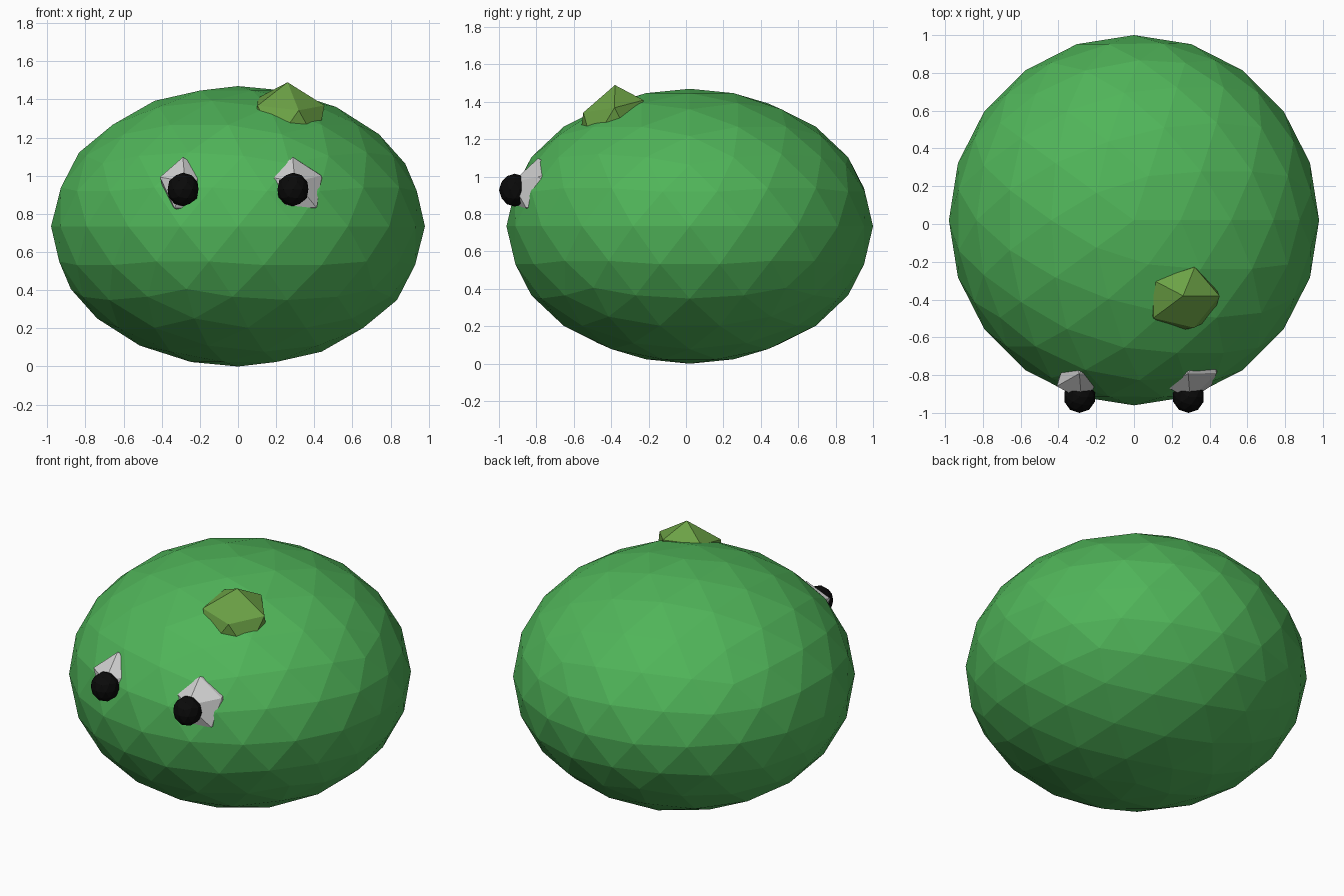
import bpy
from mathutils import Matrix

if "Cube" in bpy.data.objects:
    bpy.data.objects.remove(bpy.data.objects["Cube"])


def material(name, rgb):
    mat = bpy.data.materials.new(name)
    mat.diffuse_color = (*rgb, 1.0)
    mat.use_nodes = True
    mat.node_tree.nodes["Principled BSDF"].inputs["Base Color"].default_value = mat.diffuse_color
    return mat


def frame(u, v, w, centre):
    """Matrix whose columns are the three half-axes and the centre."""
    m = Matrix((u, v, w)).transposed().to_4x4()
    m.translation = centre
    return m


def ball(name, detail, matrix, mat):
    """Flat-shaded icosphere stretched and placed by a matrix."""
    bpy.ops.mesh.primitive_ico_sphere_add(subdivisions=detail, radius=1)
    obj = bpy.context.object
    obj.name = obj.data.name = name
    obj.data.transform(matrix)
    obj.data.materials.append(mat)
    return obj


green = material("leaf_green", (0.08, 0.46, 0.10))
olive = material("olive_green", (0.15, 0.36, 0.06))
pale = material("pale_grey", (0.60, 0.60, 0.60))
black = material("black", (0.003, 0.003, 0.003))

# Squashed round body
ball("body", 3, frame((0.98, 0, 0), (0, 0.98, 0), (0, 0, 0.735),
                      (0, 0.02, 0.735)), green)

# Faceted stem stub half sunk into the top
ball("stem", 1, frame((0.216, 0.01, -0.012), (0.002, 0.189, 0.039),
                      (0, 0.02, 0.20), (0.26, -0.40, 1.29)), olive)

# Eyes share one tilt, with a dark pupil in front of each
for side, x in (("left", -0.288), ("right", 0.288)):
    ball(side + "_eye", 1, frame((-0.025, 0.053, 0.164), (-0.159, -0.041, -0.004),
                                 (-0.02, -0.165, 0.035), (x + 0.03, -0.765, 0.935)), pale)
    ball(side + "_pupil", 2, frame((0.085, 0, 0), (0, 0.085, 0), (0, 0, 0.088),
                                   (x, -0.915, 0.928)), black)
